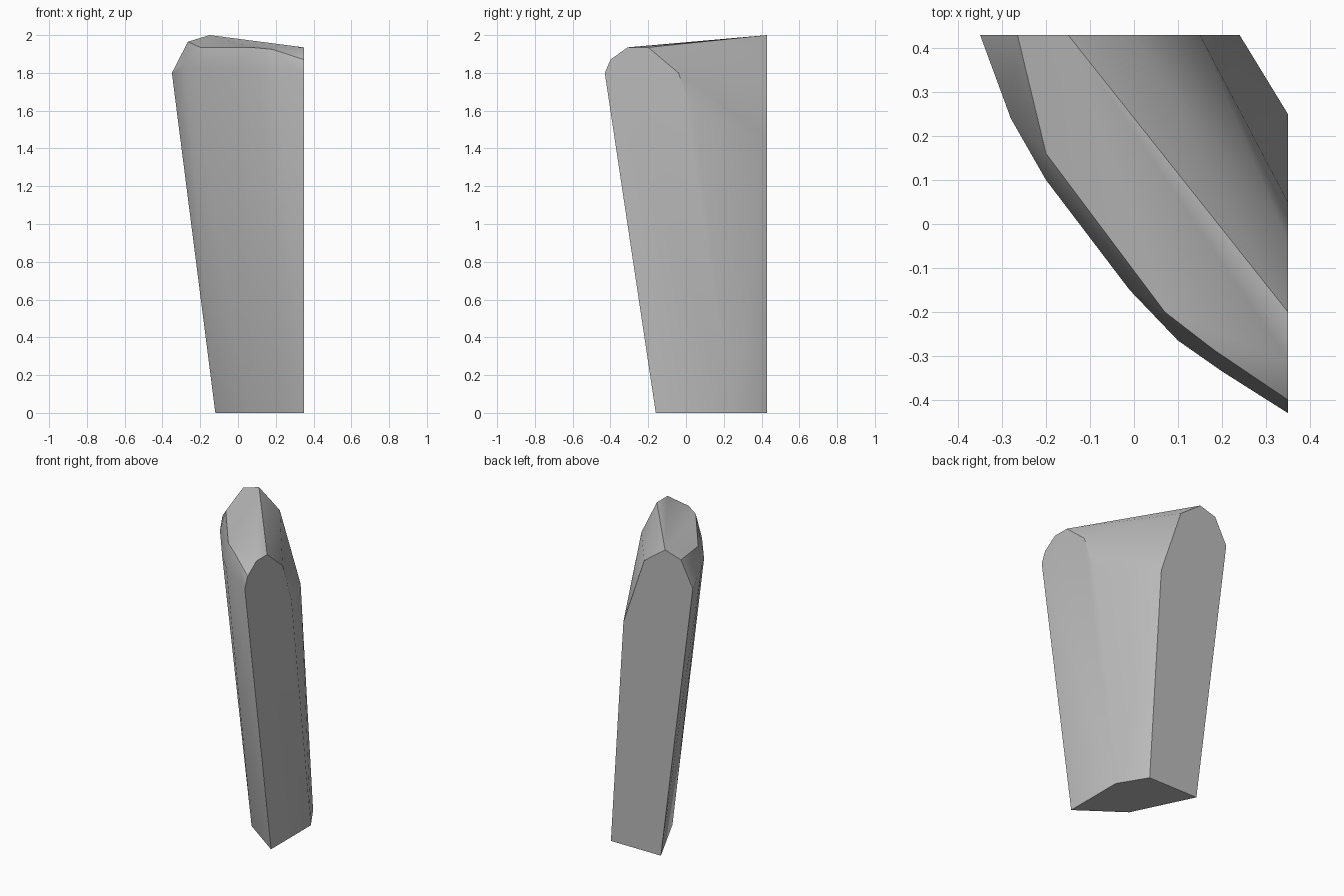
import bpy
import bmesh
import math

cube = bpy.data.objects.get("Cube")
if cube:
    bpy.data.objects.remove(cube, do_unlink=True)

BACK_Y = 0.43
SIDE_X = 0.35

# Flat back end, as (x, z)
back_profile = [(-0.12, 0), (-0.35, 1.8), (-0.265, 1.965), (-0.15, 2.0),
                (0, 1.89), (0.15, 1.45), (0.24, 0)]
# Flat side end, as (y, z)
side_profile = [(-0.16, 0), (-0.43, 1.8), (-0.4, 1.87), (-0.31, 1.935),
                (-0.2, 1.935), (-0.04, 1.8), (0.05, 1.55), (0.25, 0)]
# Curved outer wall between the ends: foot, widest rim and bevelled shoulder
foot = [(0.07, 0.04, 0)]
rim = [(-0.28, 0.24, 1.85), (-0.2, 0.1, 1.83), (-0.01, -0.15, 1.82),
       (0.1, -0.265, 1.81), (0.2, -0.335, 1.81)]
shoulder = [(-0.2, 0.16, 1.935), (0.07, -0.2, 1.935), (0.18, -0.285, 1.925)]

points = [(x, BACK_Y, z) for x, z in back_profile]
points += [(SIDE_X, y, z) for y, z in side_profile]
points += foot + rim + shoulder

# Wrap the sections in one convex solid
bm = bmesh.new()
for p in points:
    bm.verts.new(p)
bmesh.ops.convex_hull(bm, input=bm.verts)
loose = [v for v in bm.verts if not v.link_faces]
bmesh.ops.delete(bm, geom=loose, context='VERTS')
bmesh.ops.dissolve_limit(bm, angle_limit=math.radians(0.5),
                         verts=bm.verts, edges=bm.edges)
bmesh.ops.recalc_face_normals(bm, faces=bm.faces)
mesh = bpy.data.meshes.new("curved_stone")
bm.to_mesh(mesh)
bm.free()

stone = bpy.data.objects.new("curved_stone", mesh)
bpy.context.collection.objects.link(stone)

# Plain grey stone
grey = bpy.data.materials.new("stone_grey")
grey.use_nodes = True
colour = (0.5, 0.5, 0.5, 1)
grey.diffuse_color = colour
grey.node_tree.nodes["Principled BSDF"].inputs["Base Color"].default_value = colour
mesh.materials.append(grey)

# Smooth shading with crisp rims
bpy.ops.object.select_all(action='DESELECT')
stone.select_set(True)
bpy.context.view_layer.objects.active = stone
bpy.ops.object.shade_smooth_by_angle(angle=math.radians(30))
